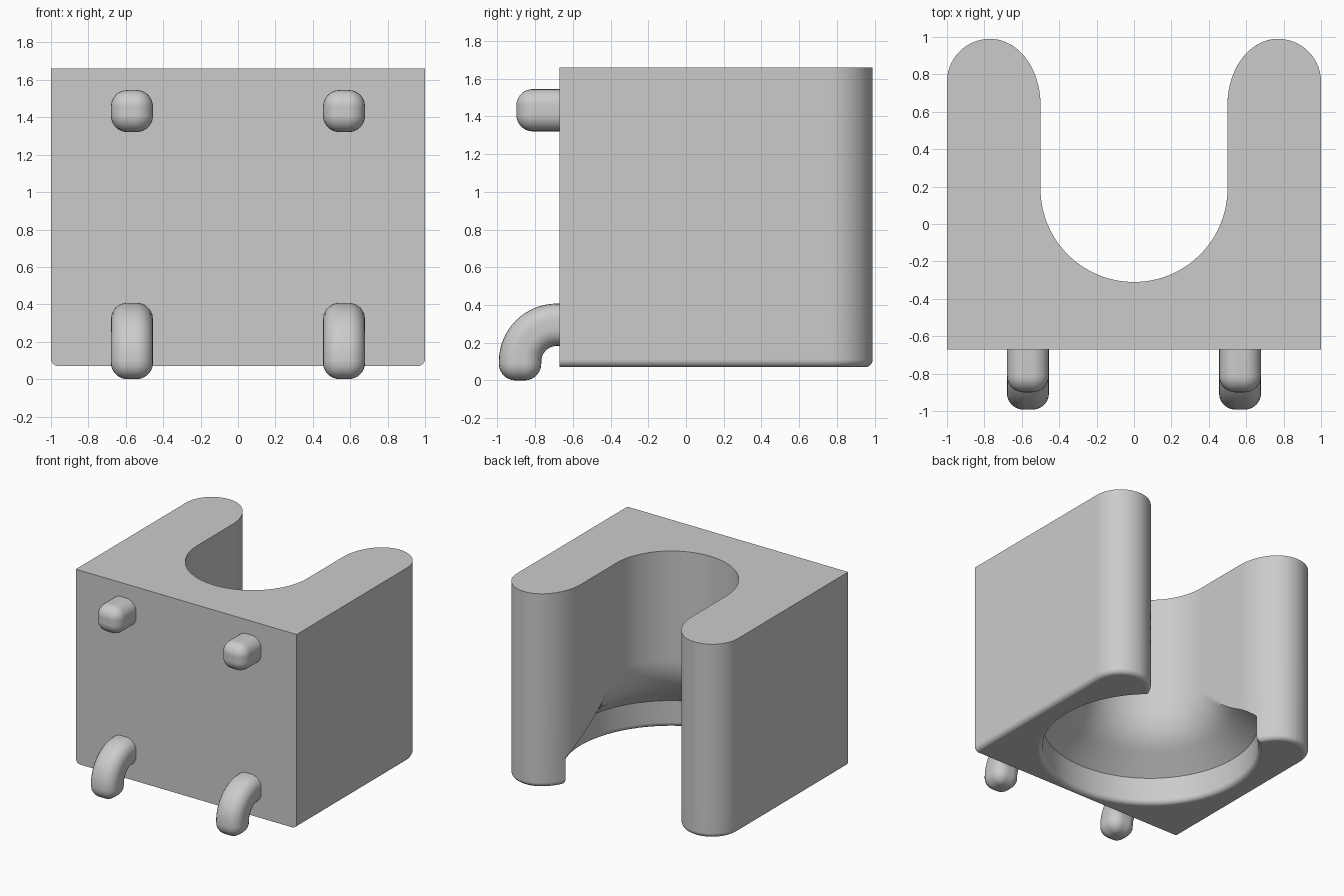
import bpy, bmesh
from math import sin, cos, pi, hypot, atan2
from mathutils import Vector

if "Cube" in bpy.data.objects:
    bpy.data.objects.remove(bpy.data.objects["Cube"])

grey = bpy.data.materials.new("plain_grey")
grey.use_nodes = True
color = (0.6, 0.6, 0.6, 1)
grey.diffuse_color = color
grey.node_tree.nodes["Principled BSDF"].inputs["Base Color"].default_value = color

FRONT, BOTTOM, TOP = -0.67, 0.07, 1.66
SLOT_R, SLOT_Y, RECESS_R, FILLET = 0.5, 0.19, 0.81, 0.04


def finish(name, bm):
    """Turn the bmesh into a smooth-shaded object with sharp edges kept"""
    bmesh.ops.recalc_face_normals(bm, faces=bm.faces)
    mesh = bpy.data.meshes.new(name)
    bm.to_mesh(mesh)
    bm.free()
    mesh.materials.append(grey)
    obj = bpy.data.objects.new(name, mesh)
    bpy.context.collection.objects.link(obj)
    bpy.ops.object.select_all(action='DESELECT')
    obj.select_set(True)
    bpy.context.view_layer.objects.active = obj
    bpy.ops.object.shade_smooth_by_angle(angle=pi / 6)
    mod = obj.modifiers.new("flat_face_normals", 'WEIGHTED_NORMAL')
    mod.keep_sharp = True


def arc(cx, cy, rx, ry, start, end, n):
    angles = [start + (end - start) * i / n for i in range(n + 1)]
    return [(cx + rx * cos(a), cy + ry * sin(a)) for a in angles]


def bridge(bm, rings):
    for a, b in zip(rings, rings[1:]):
        for i in range(len(a)):
            j = (i + 1) % len(a)
            bm.faces.new((a[i], a[j], b[j], b[i]))
    bm.faces.new(rings[0])
    bm.faces.new(rings[-1])


def resample(points, n):
    """n + 1 points evenly spaced along a polyline"""
    pts = [Vector(p) for p in points]
    lengths = [(b - a).length for a, b in zip(pts, pts[1:])]
    step, out = sum(lengths) / n, [pts[0]]
    for k in range(1, n):
        left, i = k * step, 0
        while left > lengths[i]:
            left -= lengths[i]
            i += 1
        out.append(pts[i].lerp(pts[i + 1], left / lengths[i]))
    return [tuple(p) for p in out + [pts[-1]]]


def clip(points, radius):
    """Cut a polyline where it enters the circular recess"""
    kept = [points[0]]
    for p, q in zip(points, points[1:]):
        dp, dq = (hypot(x, y - SLOT_Y) for x, y in (p, q))
        if dq <= radius:
            kept.append(tuple(Vector(p).lerp(Vector(q), (dp - radius) / (dp - dq))))
            break
        kept.append(q)
    return kept


def block_outline(radius, inset):
    """Horizontal section: block with rounded arms and a round-ended slot"""
    outer = [(1 - inset, FRONT)]
    outer += arc(0.77, 0.76, 0.23 - inset, 0.23 - inset, 0, pi / 2, 14)
    inner = arc(0.77, 0.64, 0.27 - inset, 0.35 - inset, pi / 2, pi, 40)
    inner += [(SLOT_R + inset, 0.64 + (SLOT_Y - 0.64) * i / 20) for i in range(1, 21)]
    inner = resample(clip(inner, radius), 36)
    x, y = inner[-1]
    bowl = arc(0, SLOT_Y, radius, radius, atan2(y - SLOT_Y, x), -pi / 2, 32)
    half = outer + inner[1:] + bowl[1:]
    return half + [(-u, v) for u, v in reversed(half[:-1])]


# Block layers (height, recess radius, side inset): rounded lower edge, rim,
# cone, blend into the slot wall, top
layers = []
for i in range(7):
    t = i / 6 * pi / 2
    inset = FILLET * (1 - sin(t))
    layers.append((BOTTOM + FILLET * (1 - cos(t)), RECESS_R + inset, inset))
rim, p0 = Vector((RECESS_R, 0.29)), Vector((0.66, 0.42))
p1, p2 = Vector((SLOT_R, 0.55)), Vector((SLOT_R, 0.77))
for i in range(6):
    r, z = rim.lerp(p0, i / 6)
    layers.append((z, r, 0))
for i in range(13):
    t = i / 12
    r, z = p0 * (1 - t) ** 2 + p1 * 2 * t * (1 - t) + p2 * t * t
    layers.append((z, max(r, SLOT_R + 1e-5), 0))
layers.append((TOP, SLOT_R + 1e-5, 0))

bm = bmesh.new()
bridge(bm, [[bm.verts.new((x, y, z)) for x, y in block_outline(r, inset)]
            for z, r, inset in layers])
finish("slotted_block", bm)

# Pegs: rounded-square section swept along a path in the y-z plane
HALF, ROUND = 0.1125, 0.088


def section(inset):
    r = max(ROUND - inset, 0.004)
    c = HALF - inset - r
    pts = []
    for k, (sx, sy) in enumerate([(1, 1), (-1, 1), (-1, -1), (1, -1)]):
        pts += arc(sx * c, sy * c, r, r, k * pi / 2, (k + 1) * pi / 2, 6)
    return pts


def peg(name, x, path):
    """path: (y, z, heading angle, inset); heading 0 is forward, pi/2 is down"""
    bm = bmesh.new()
    rings = []
    for y, z, a, inset in path:
        rings.append([bm.verts.new((x + u, y - v * sin(a), z + v * cos(a)))
                      for u, v in section(inset)])
    bridge(bm, rings)
    finish(name, bm)


tip = [(ROUND * sin(i * pi / 14), ROUND * (1 - cos(i * pi / 14))) for i in range(8)]
straight = [(-0.655, 1.433, 0, 0)]
straight += [(-0.90 + ROUND - d, 1.433, 0, inset) for d, inset in tip]

BEND_Y, BEND_Z, BEND_R = -0.685, 0.1, 0.195
hook = [(-0.655, BEND_Z + BEND_R, 0, 0)]
for i in range(17):
    a = i / 16 * pi / 2
    hook.append((BEND_Y - BEND_R * sin(a), BEND_Z + BEND_R * cos(a), a, 0))
hook += [(BEND_Y - BEND_R, ROUND - d, pi / 2, inset) for d, inset in tip]

for side, x in (("left", 0.567), ("right", -0.567)):
    peg("upper_peg_" + side, x, straight)
    peg("lower_hook_" + side, x, hook)
